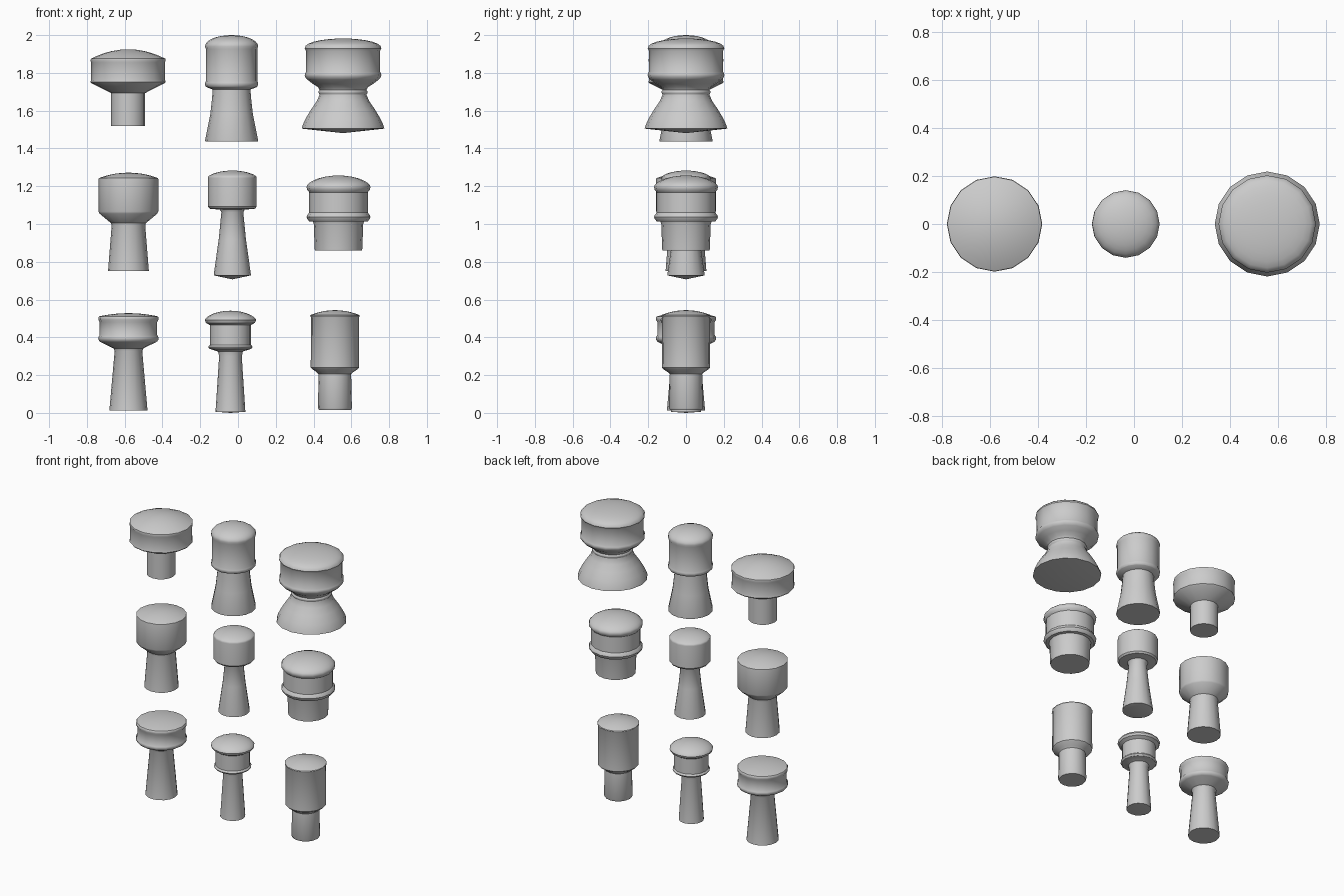
import bpy
import bmesh
from math import cos, sin, pi, radians

if "Cube" in bpy.data.objects:
    bpy.data.objects.remove(bpy.data.objects["Cube"])

SIDES = 16

grey = bpy.data.materials.new("plain_grey")
grey.use_nodes = True
grey.diffuse_color = (0.6, 0.6, 0.6, 1)
grey.node_tree.nodes["Principled BSDF"].inputs["Base Color"].default_value = grey.diffuse_color


class Turning:
    """A lathe profile drawn from the foot up to the crown."""

    def __init__(self, name, centre, foot):
        self.name, self.centre = name, centre
        self.points = [(0, foot)]

    def ring(self, radius, height):
        self.points.append((radius, height))
        return self

    def drum(self, radius, low, high):
        return self.ring(radius, low).ring(radius, high)

    def bead(self, radius, inner, low, high):
        # rounded band standing out from a smaller radius
        for i in range(5):
            bulge = sin(pi * i / 4)
            self.ring(inner + (radius - inner) * bulge, low + (high - low) * i / 4)
        return self

    def dome(self, radius, low, top, fullness=1.0, steps=7):
        for i in range(steps + 1):
            part = cos(pi / 2 * i / steps)
            part = 0 if i == steps else part
            self.ring(radius * part, low + (top - low) * (1 - part * part) ** fullness)
        return self.build()

    def build(self):
        bm = bmesh.new()
        verts = [bm.verts.new((r, 0, z)) for r, z in self.points]
        edges = [bm.edges.new(pair) for pair in zip(verts, verts[1:])]
        bmesh.ops.spin(bm, geom=verts + edges, cent=(0, 0, 0), axis=(0, 0, 1),
                       angle=2 * pi, steps=SIDES, use_duplicate=False)
        bmesh.ops.remove_doubles(bm, verts=bm.verts, dist=0.0005)
        bmesh.ops.recalc_face_normals(bm, faces=bm.faces)
        mesh = bpy.data.meshes.new(self.name)
        bm.to_mesh(mesh)
        bm.free()
        mesh.materials.append(grey)
        knob = bpy.data.objects.new(self.name, mesh)
        knob.location.x = self.centre
        bpy.context.collection.objects.link(knob)
        bpy.ops.object.select_all(action="DESELECT")
        knob.select_set(True)
        bpy.context.view_layer.objects.active = knob
        bpy.ops.object.shade_smooth_by_angle(angle=radians(35))
        return knob


# Top row: mushroom knob
knob = Turning("top_mushroom_knob", centre=-0.582, foot=1.52)
knob.drum(radius=0.09, low=1.52, high=1.693)
knob.ring(radius=0.193, height=1.745).ring(radius=0.199, height=1.752)
knob.ring(radius=0.195, height=1.765).ring(radius=0.195, height=1.855)
knob.ring(radius=0.199, height=1.865)
knob.dome(radius=0.197, low=1.875, top=1.925)

# Top row: tall capped knob on a tapered foot
knob = Turning("top_capped_knob", centre=-0.034, foot=1.437)
knob.ring(radius=0.139, height=1.437).ring(radius=0.14, height=1.445)
knob.ring(radius=0.113, height=1.58).ring(radius=0.103, height=1.67)
knob.ring(radius=0.1, height=1.712).ring(radius=0.134, height=1.725)
knob.bead(radius=0.141, inner=0.136, low=1.727, high=1.757)
knob.ring(radius=0.136, height=1.926)
knob.dome(radius=0.141, low=1.94, top=2.0, fullness=0.5)

# Top row: wide knob on a bell foot
knob = Turning("top_bell_knob", centre=0.556, foot=1.481)
knob.ring(radius=0.219, height=1.505).ring(radius=0.213, height=1.525)
knob.ring(radius=0.197, height=1.56).ring(radius=0.168, height=1.608)
knob.ring(radius=0.139, height=1.65).ring(radius=0.124, height=1.685)
knob.bead(radius=0.13, inner=0.124, low=1.686, high=1.71)
knob.ring(radius=0.133, height=1.725).ring(radius=0.16, height=1.742)
knob.ring(radius=0.19, height=1.765)
knob.bead(radius=0.203, inner=0.195, low=1.77, high=1.807)
knob.ring(radius=0.195, height=1.915)
knob.dome(radius=0.203, low=1.93, top=1.982, fullness=0.45)

# Middle row: plain knob with a chamfered shoulder
knob = Turning("middle_plain_knob", centre=-0.58, foot=0.752)
knob.ring(radius=0.108, height=0.752).ring(radius=0.089, height=0.99)
knob.ring(radius=0.092, height=1.004).ring(radius=0.153, height=1.055)
knob.drum(radius=0.158, low=1.066, high=1.237)
knob.dome(radius=0.157, low=1.243, top=1.272)

# Middle row: slim knob on a tapered stem
knob = Turning("middle_slim_knob", centre=-0.03, foot=0.707)
knob.ring(radius=0.098, height=0.728).ring(radius=0.098, height=0.735)
knob.ring(radius=0.072, height=0.92).ring(radius=0.058, height=1.062)
knob.ring(radius=0.066, height=1.076).ring(radius=0.12, height=1.081)
knob.drum(radius=0.129, low=1.092, high=1.243)
knob.dome(radius=0.128, low=1.25, top=1.283, fullness=0.7)

# Middle row: squat knob with two beads
knob = Turning("middle_squat_knob", centre=0.532, foot=0.861)
knob.ring(radius=0.125, height=0.861).ring(radius=0.126, height=0.868)
knob.ring(radius=0.131, height=1.0).ring(radius=0.135, height=1.012)
knob.bead(radius=0.169, inner=0.155, low=1.014, high=1.06)
knob.ring(radius=0.155, height=1.168).ring(radius=0.167, height=1.182)
knob.dome(radius=0.169, low=1.197, top=1.257, fullness=0.6)

# Bottom row: banded knob on a tapered stem
knob = Turning("bottom_banded_knob", centre=-0.58, foot=0.013)
knob.ring(radius=0.101, height=0.013).ring(radius=0.073, height=0.328)
knob.ring(radius=0.08, height=0.342).ring(radius=0.145, height=0.374)
knob.bead(radius=0.16, inner=0.152, low=0.378, high=0.412)
knob.ring(radius=0.152, height=0.48)
knob.drum(radius=0.159, low=0.493, high=0.505)
knob.dome(radius=0.155, low=0.511, top=0.528)

# Bottom row: small knob with an overhanging cap
knob = Turning("bottom_small_knob", centre=-0.04, foot=0)
knob.ring(radius=0.079, height=0.006).ring(radius=0.06, height=0.3)
knob.ring(radius=0.066, height=0.325).ring(radius=0.106, height=0.338)
knob.bead(radius=0.117, inner=0.108, low=0.338, high=0.36)
knob.ring(radius=0.108, height=0.464).ring(radius=0.13, height=0.477)
knob.dome(radius=0.136, low=0.492, top=0.541, fullness=0.65)

# Bottom row: tall barrel knob
knob = Turning("bottom_barrel_knob", centre=0.513, foot=0.016)
knob.ring(radius=0.085, height=0.016).ring(radius=0.09, height=0.026)
knob.ring(radius=0.086, height=0.205).ring(radius=0.096, height=0.215)
knob.ring(radius=0.121, height=0.232).ring(radius=0.128, height=0.24)
knob.ring(radius=0.127, height=0.505).ring(radius=0.131, height=0.513)
knob.dome(radius=0.13, low=0.518, top=0.544)
